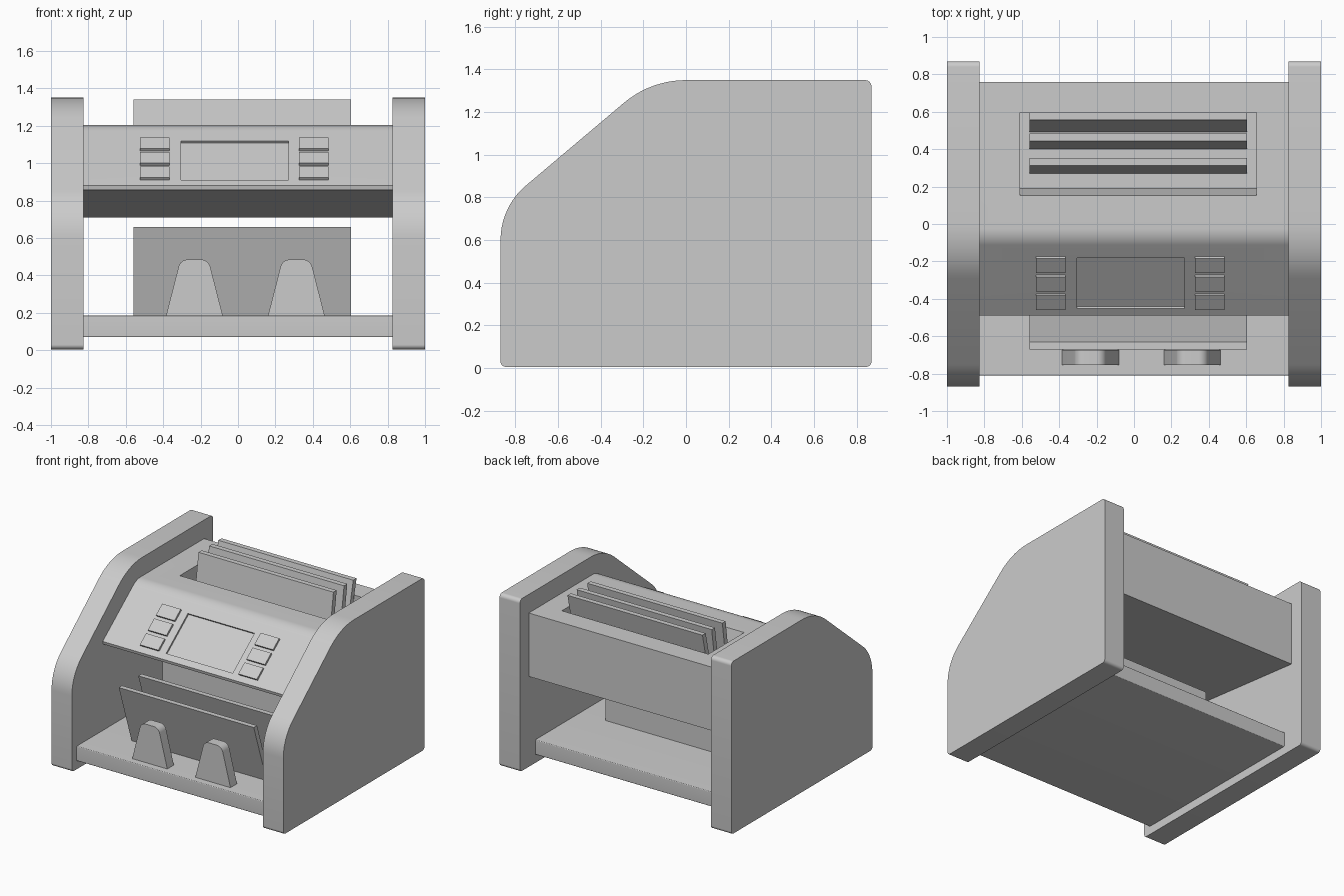
import bpy, bmesh, math
from mathutils import Vector

cube = bpy.data.objects.get("Cube")
if cube:
    bpy.data.objects.remove(cube)

grey = bpy.data.materials.new("plain grey")
grey.use_nodes = True
grey.diffuse_color = (0.6, 0.6, 0.6, 1)
grey.node_tree.nodes["Principled BSDF"].inputs["Base Color"].default_value = grey.diffuse_color


def rounded(corners, steps=10):
    """Turn (a, z, tangent length) corners into an outline with filleted corners."""
    outline = []
    for i, (a, z, t) in enumerate(corners):
        p = Vector((a, z))
        if t == 0:
            outline.append(p)
            continue
        before = Vector(corners[i - 1][:2])
        after = Vector(corners[(i + 1) % len(corners)][:2])
        start = p + (before - p).normalized() * t
        end = p + (after - p).normalized() * t
        half = (before - p).angle(after - p) / 2
        centre = p + ((start + end) / 2 - p).normalized() * (t / math.cos(half))
        radius = t * math.tan(half)
        first, last = (start - centre).normalized(), (end - centre).normalized()
        for k in range(steps + 1):
            outline.append(centre + first.slerp(last, k / steps) * radius)
    return outline


def extrude(name, corners, low, high, axis="x", smooth=True):
    """Extrude a (y, z) outline along x, or an (x, z) outline along y."""
    bm = bmesh.new()
    place = (lambda p, d: (d, p.x, p.y)) if axis == "x" else (lambda p, d: (p.x, d, p.y))
    outline = rounded(corners)
    face = bm.faces.new([bm.verts.new(place(p, low)) for p in outline])
    rim = bmesh.ops.extrude_face_region(bm, geom=[face], use_keep_orig=True)["geom"]
    shift = Vector((high - low, 0, 0)) if axis == "x" else Vector((0, high - low, 0))
    bmesh.ops.translate(bm, vec=shift, verts=[v for v in rim if isinstance(v, bmesh.types.BMVert)])
    bmesh.ops.recalc_face_normals(bm, faces=bm.faces)
    mesh = bpy.data.meshes.new(name)
    bm.to_mesh(mesh)
    bm.free()
    mesh.materials.append(grey)
    obj = bpy.data.objects.new(name, mesh)
    bpy.context.collection.objects.link(obj)
    if smooth:
        shade(obj)
    return obj


def shade(obj):
    bpy.ops.object.select_all(action="DESELECT")
    obj.select_set(True)
    bpy.context.view_layer.objects.active = obj
    bpy.ops.object.shade_smooth_by_angle(angle=math.radians(30))


def box_corners(a0, a1, z0, z1, t=0):
    return [(a0, z0, t), (a1, z0, t), (a1, z1, t), (a0, z1, t)]


def cut(body, cutter):
    cutter.hide_render = True
    mod = body.modifiers.new("cut", "BOOLEAN")
    mod.operation = "DIFFERENCE"
    mod.solver = "EXACT"
    mod.object = cutter
    bpy.ops.object.select_all(action="DESELECT")
    body.select_set(True)
    bpy.context.view_layer.objects.active = body
    bpy.ops.object.modifier_apply(modifier=mod.name)
    bpy.data.objects.remove(cutter)


# Side panels
panel = [(-0.87, 0.005, 0.025), (0.87, 0.005, 0.025), (0.87, 1.35, 0.03),
         (-0.165, 1.35, 0.165), (-0.87, 0.755, 0.155)]
extrude("right_side_panel", panel, -1, -0.825)
extrude("left_side_panel", panel, 0.825, 1)

# Base tray
extrude("base_tray", box_corners(-0.81, 0.68, 0.07, 0.185, 0.006), -0.825, 0.825)

# Upper housing with sloping control panel
EDGE = Vector((0, -0.49, 0.88))
TILT = math.atan(0.78)
ALONG = Vector((0, math.cos(TILT), math.sin(TILT)))
OUT = Vector((0, -math.sin(TILT), math.cos(TILT)))
ridge = EDGE + ALONG * ((1.205 - EDGE.z) / math.sin(TILT))
housing = extrude("upper_housing", [
    (EDGE.y, EDGE.z, 0), (-0.485, 0.857, 0), (0.76, 0.71, 0),
    (0.76, 1.205, 0), (ridge.y, ridge.z, 0.05)], -0.825, 0.825, smooth=False)


def slope_plate(name, x0, x1, s0, s1, depth, height):
    """Block lying on the control panel, from s0 to s1 up the slope."""
    ends = [(s0, depth), (s1, depth), (s1, height), (s0, height)]
    points = [EDGE + ALONG * s + OUT * h for s, h in ends]
    return extrude(name, [(p.y, p.z, 0) for p in points], x0, x1, smooth=False)


# Recessed display and the open hopper
cut(housing, slope_plate("display_cutter", -0.305, 0.27, 0.05, 0.39, -0.014, 0.05))
hopper = [(0.143, 1.25, 0), (0.19, 1.05, 0), (0.595, 1.05, 0), (0.595, 1.25, 0)]
cut(housing, extrude("hopper_cutter", hopper, -0.61, 0.655, smooth=False))
shade(housing)

# Control buttons
for side, x in (("right", -0.525), ("left", 0.325)):
    for row in range(3):
        s = 0.05 + row * 0.126
        slope_plate(f"{side}_button_{row + 1}", x, x + 0.16, s, s + 0.098, -0.005, 0.016)


def leaning_sheet(name, foot, top, z0, z1, thick=0.04):
    extrude(name, [(foot, z0, 0), (foot + thick, z0, 0),
                   (top + thick, z1, 0), (top, z1, 0)], -0.56, 0.605, smooth=False)


# Sheets in the hopper
for i, (foot, top) in enumerate(((0.27, 0.312), (0.4, 0.443), (0.49, 0.557))):
    leaning_sheet(f"hopper_sheet_{i + 1}", foot, top, 1.045, 1.34)

# Stacker plates and the feed block behind them
for i, foot in enumerate((-0.51, -0.27)):
    leaning_sheet(f"stacker_plate_{i + 1}", foot, foot - 0.16, 0.18, 0.66)
extrude("feed_block", box_corners(-0.13, 0.13, 0.18, 0.66), -0.56, 0.605, smooth=False)

# Front stops
for side, x in (("right", -0.233), ("left", 0.312)):
    extrude(f"{side}_front_stop", [
        (x - 0.153, 0.18, 0), (x + 0.153, 0.18, 0),
        (x + 0.075, 0.485, 0.04), (x - 0.075, 0.485, 0.04)], -0.755, -0.675, axis="y")
